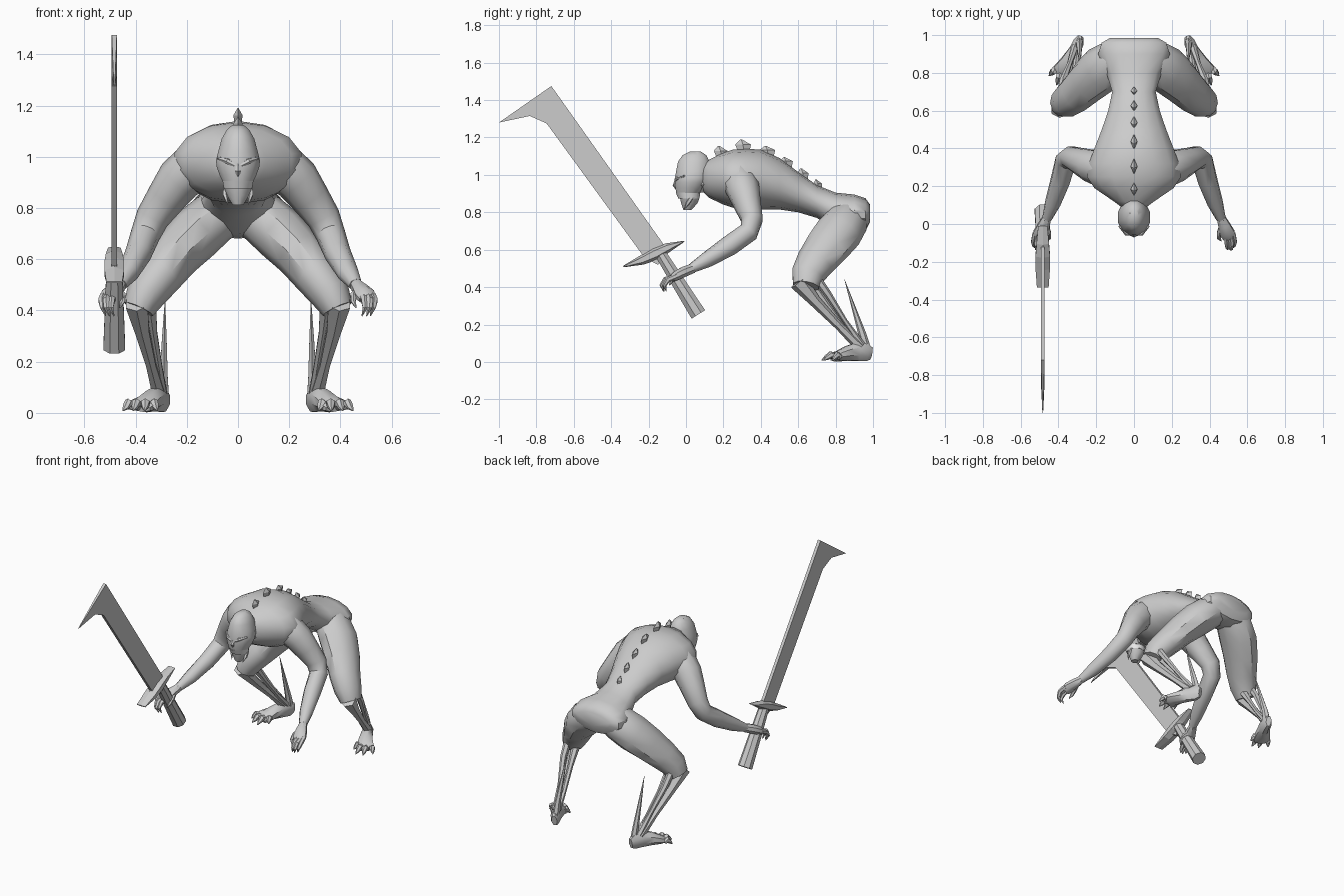
import bpy, bmesh, math
from mathutils import Vector as V


def material(name, rgb):
    m = bpy.data.materials.new(name)
    m.diffuse_color = (*rgb, 1)
    return m


grey = material("plain grey", (0.6, 0.6, 0.6))
white = material("tooth white", (0.95, 0.95, 0.95))


def finish(name, bm, mat=grey, mirror=False, smooth=True):
    bmesh.ops.recalc_face_normals(bm, faces=bm.faces)
    me = bpy.data.meshes.new(name)
    bm.to_mesh(me)
    bm.free()
    me.materials.append(mat)
    ob = bpy.data.objects.new(name, me)
    bpy.context.collection.objects.link(ob)
    bpy.ops.object.select_all(action='DESELECT')
    ob.select_set(True)
    bpy.context.view_layer.objects.active = ob
    if smooth:
        bpy.ops.object.shade_smooth_by_angle(angle=math.radians(40))
    if mirror:
        ob.modifiers.new("mirror", 'MIRROR')
    return ob


def loft(bm, sections, ref=(1, 0, 0), n=8, axis=None, turn=0.5):
    """Skin elliptical rings; section = (centre, radius along ref, other radius)."""
    pts = [V(s[0]) for s in sections]
    rings = []
    for i, s in enumerate(sections):
        t = V(axis) if axis else (pts[min(i + 1, len(pts) - 1)] - pts[max(i - 1, 0)])
        t.normalize()
        u = (V(ref) - t * t.dot(V(ref))).normalized()
        w = t.cross(u)
        rings.append([bm.verts.new(pts[i] + u * s[1] * math.cos(a) + w * s[-1] * math.sin(a))
                      for a in (2 * math.pi * (k + turn) / n for k in range(n))])
    for r, q in zip(rings, rings[1:]):
        for k in range(n):
            bm.faces.new((r[k], r[(k + 1) % n], q[(k + 1) % n], q[k]))
    bm.faces.new(rings[0])
    bm.faces.new(rings[-1])


def lofts(name, parts, mirror=True, mat=grey, smooth=True, **kw):
    bm = bmesh.new()
    for p in parts:
        loft(bm, p, **kw)
    return finish(name, bm, mat, mirror, smooth)


# Torso: y, bottom z, top z, half width
torso = [(.08, .92, 1.05, .055), (.12, .88, 1.08, .11), (.19, .845, 1.115, .215),
         (.25, .825, 1.135, .255), (.32, .815, 1.14, .245), (.40, .815, 1.135, .215),
         (.50, .815, 1.09, .175), (.60, .80, 1.015, .14), (.70, .77, .945, .118),
         (.80, .70, .905, .15), (.90, .68, .895, .195), (.96, .70, .875, .175),
         (.985, .75, .84, .13)]
lofts("torso", [[((0, y, (a + b) / 2), w, (b - a) / 2) for y, a, b, w in torso]],
      mirror=False, n=14, axis=(0, 1, 0))

# Head, jaw, teeth: z, centre y, half width, half depth
skull = [(1.125, .05, .022, .03), (1.105, .045, .046, .066), (1.07, .042, .066, .088),
         (1.02, .04, .08, .096), (.985, .036, .089, .098), (.96, .03, .086, .092),
         (.93, .022, .075, .082), (.903, .012, .062, .066)]
jaw = [(.878, .02, .056, .054), (.85, .018, .045, .046), (.812, .008, .022, .022)]
teeth = [(.906, .01, .0625, .067), (.874, .016, .0565, .059)]
for name, rows, m in (("skull", skull, grey), ("jaw", jaw, grey), ("teeth", teeth, white)):
    lofts(name, [[((0, y, z), a, b) for z, y, a, b in rows]],
          mirror=False, mat=m, n=12, axis=(0, 0, 1))
lofts("neck", [[((0, .05, .97), .06, .07), ((0, .16, .99), .09, .09)]], mirror=False)
lofts("jaw_spike", [[((.045, .03, .88), .014), ((.05, .01, .85), .011),
                     ((.04, -.01, .815), .001)]], n=5)
lofts("brow", [[((.012, -.055, .965), .008), ((.04, -.05, .982), .012),
                ((.078, -.01, .995), .006)]], ref=(0, 0, 1), n=6)
lofts("nose", [[((0, -.05, .975), .007), ((0, -.058, .945), .014), ((0, -.048, .925), .008)]],
      mirror=False, n=6)

# Back spines: y, base z, tip z, half length
spines = []
for y, z, tip, h in ((.19, 1.09, 1.155, .036), (.31, 1.12, 1.19, .042), (.44, 1.10, 1.155, .042),
                     (.54, 1.04, 1.095, .036), (.63, .97, 1.035, .03), (.71, .92, .975, .022)):
    spines.append([((0, y, z), .012, h * .7), ((0, y - .005, z + (tip - z) * .6), .018, h),
                   ((0, y - .015, tip), .002, .004)])
lofts("back_spines", spines, mirror=False, smooth=False, n=4, axis=(0, 0, 1), turn=0)

# Arms
lofts("arm", [[((.08, .27, .99), .09, .10), ((.165, .29, .965), .098, .10),
               ((.23, .31, .91), .088, .09), ((.28, .33, .84), .074, .078),
               ((.335, .353, .76), .06, .066), ((.362, .335, .695), .055, .058),
               ((.39, .23, .62), .055, .052), ((.43, .11, .545), .042, .042),
               ((.46, .03, .50), .026, .026)]], ref=(0, 1, 0), n=10)
lofts("palm", [[((.46, .035, .50), .024, .028), ((.478, -.01, .482), .034, .03),
                ((.495, -.05, .462), .042, .028), ((.505, -.075, .445), .034, .02)]])
fingers = []
for x, tx, dy in ((.486, .492, -.012), (.507, .51, -.016), (.524, .524, .0)):
    fingers.append([((x, -.05, .46), .015), ((x + .008, -.095 + dy, .44), .015),
                    ((tx + .004, -.115 + dy, .41), .011), ((tx - .008, -.105 + dy, .378), .002)])
fingers.append([((.465, -.01, .475), .015), ((.452, -.045, .46), .014),
                ((.45, -.075, .435), .011), ((.462, -.09, .41), .002)])
lofts("fingers", fingers, n=6)

# Legs
lofts("thigh", [[((.03, .88, .79), .09, .085), ((.10, .86, .755), .118, .105),
                 ((.175, .815, .69), .128, .108), ((.245, .755, .615), .12, .098),
                 ((.31, .69, .53), .105, .088), ((.36, .65, .465), .09, .08),
                 ((.388, .64, .405), .072, .062)]], ref=(0, 1, 0), n=10)
lofts("shin_bones", [
    [((.395, .60, .43), .05), ((.375, .69, .325), .032), ((.34, .82, .19), .022), ((.31, .93, .08), .028)],
    [((.385, .69, .46), .024), ((.375, .76, .36), .02), ((.34, .85, .22), .013), ((.31, .94, .09), .02)],
    [((.345, .66, .43), .028), ((.33, .75, .31), .017), ((.308, .85, .18), .014), ((.295, .94, .08), .02)]],
    n=6)
lofts("heel_spur", [[((.288, .965, .05), .022, .03), ((.29, .945, .14), .018, .022),
                     ((.288, .90, .28), .011, .012), ((.285, .848, .44), .001)]], n=6)
lofts("foot", [[((.283, .99, .045), .018, .035), ((.292, .965, .05), .03, .05),
                ((.315, .915, .055), .035, .053), ((.345, .86, .045), .045, .042),
                ((.375, .81, .03), .058, .028), ((.385, .79, .022), .05, .018)]], n=8)
toes = []
for bx, by, tx, ty in ((.335, .81, .315, .775), (.36, .80, .365, .725),
                       (.39, .80, .41, .735), (.415, .82, .45, .785)):
    b, t = V((bx, by, .028)), V((tx, ty, .008))
    toes.append([(b, .02), (b.lerp(t, .4) + V((0, 0, .018)), .019),
                 (b.lerp(t, .7) + V((0, 0, .008)), .013), (t, .002)])
lofts("toes", toes, n=6)

# Sword: blade outline (y, z) extruded across x, thinning toward the hooked tip
SX = -.483
outline = [(-1.0, 1.28), (-.72, 1.475), (-.125, .636), (-.10, .56), (-.15, .52),
           (-.22, .555), (-.745, 1.275), (-.835, 1.315)]
bm = bmesh.new()
sides = [[bm.verts.new((SX + s * (.002 if y < -.95 else .01), y, z)) for y, z in outline]
         for s in (-1, 1)]
for side in sides:
    bm.faces.new(side)
for k in range(len(outline)):
    j = (k + 1) % len(outline)
    bm.faces.new((sides[0][k], sides[0][j], sides[1][j], sides[1][k]))
finish("blade", bm, smooth=False)
lofts("guard", [[((SX, -.335, .51), .036, .004), ((SX, -.235, .545), .044, .026),
                 ((SX, -.165, .578), .044, .034), ((SX, -.10, .61), .038, .026),
                 ((SX, -.01, .645), .028, .003)]], mirror=False, smooth=False, n=6)
lofts("handle", [[((SX, -.14, .585), .032), ((SX, -.06, .455), .038), ((SX, .066, .254), .046)]],
      mirror=False, n=8)
